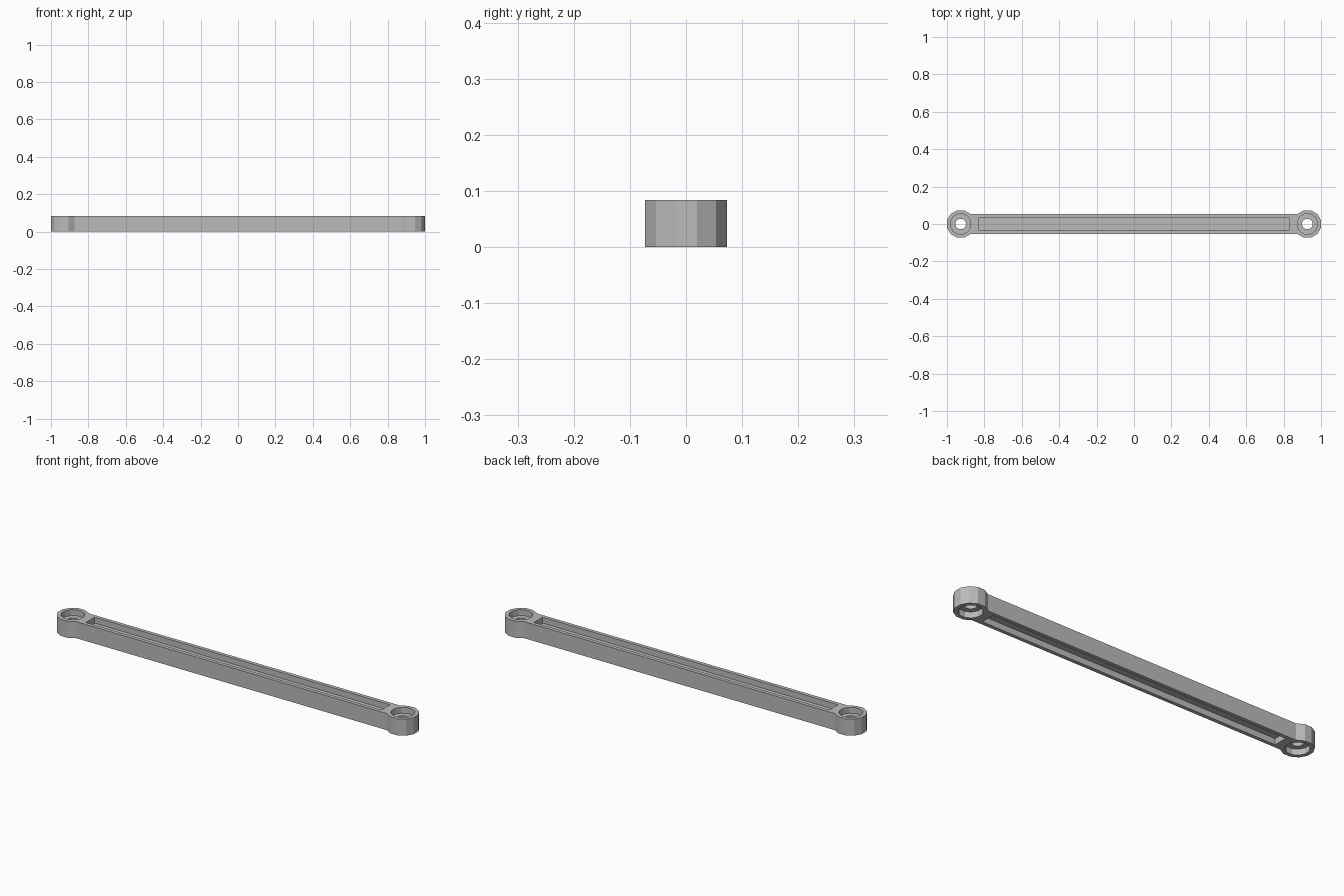
import bpy, bmesh
from math import cos, sin, radians

cube = bpy.data.objects.get("Cube")
if cube:
    bpy.data.objects.remove(cube, do_unlink=True)

# Main dimensions
HEIGHT = 0.084
DEPTH = 0.03               # depth of every recess
FLAT = 0.073               # distance from boss centre to a flat
BOSS_X = 1 - FLAT
BOSS_R = FLAT / cos(radians(15))

grey = bpy.data.materials.new("plain grey")
grey.use_nodes = True
grey.diffuse_color = (0.5, 0.5, 0.5, 1)
grey.node_tree.nodes["Principled BSDF"].inputs["Base Color"].default_value = (0.5, 0.5, 0.5, 1)


def arc(cx, radius, start, count):
    """Corners of a twelve-sided ring, 30 degrees apart."""
    angles = [radians(start + 30 * i) for i in range(count)]
    return [(cx + radius * cos(a), radius * sin(a)) for a in angles]


def prism(name, outline, z0, z1):
    """Extrude a flat outline between two heights."""
    bm = bmesh.new()
    base = bm.faces.new([bm.verts.new((x, y, z0)) for x, y in outline])
    top = bmesh.ops.extrude_face_region(bm, geom=[base])["geom"]
    verts = [v for v in top if isinstance(v, bmesh.types.BMVert)]
    bmesh.ops.translate(bm, verts=verts, vec=(0, 0, z1 - z0))
    bmesh.ops.recalc_face_normals(bm, faces=bm.faces)
    mesh = bpy.data.meshes.new(name)
    bm.to_mesh(mesh)
    bm.free()
    mesh.materials.append(grey)
    obj = bpy.data.objects.new(name, mesh)
    bpy.context.collection.objects.link(obj)
    return obj


# Bar with a faceted boss at each end, as one outline
outline = arc(BOSS_X, BOSS_R, -135, 10) + arc(-BOSS_X, BOSS_R, 45, 10)
arm = prism("link_arm", outline, 0, HEIGHT)

# Recesses on both sides, leaving a thin web, and the through holes
cutters = []
pocket = [(-0.83, -0.035), (0.83, -0.035), (0.83, 0.035), (-0.83, 0.035)]
for z0, z1 in ((-0.05, DEPTH), (HEIGHT - DEPTH, HEIGHT + 0.05)):
    cutters.append(prism("pocket_cutter", pocket, z0, z1))
    for side in (-1, 1):
        ring = arc(side * BOSS_X, 0.056, 15, 12)
        cutters.append(prism("counterbore_cutter", ring, z0, z1))
for side in (-1, 1):
    hole = arc(side * BOSS_X, 0.029, 15, 12)
    cutters.append(prism("hole_cutter", hole, -0.1, HEIGHT + 0.1))

# Cut everything out, then discard the cutters
bpy.context.view_layer.objects.active = arm
for cutter in cutters:
    cutter.hide_render = True
    mod = arm.modifiers.new("cut", "BOOLEAN")
    mod.operation = "DIFFERENCE"
    mod.solver = "EXACT"
    mod.object = cutter
    bpy.ops.object.modifier_apply(modifier=mod.name)
    bpy.data.objects.remove(cutter, do_unlink=True)
